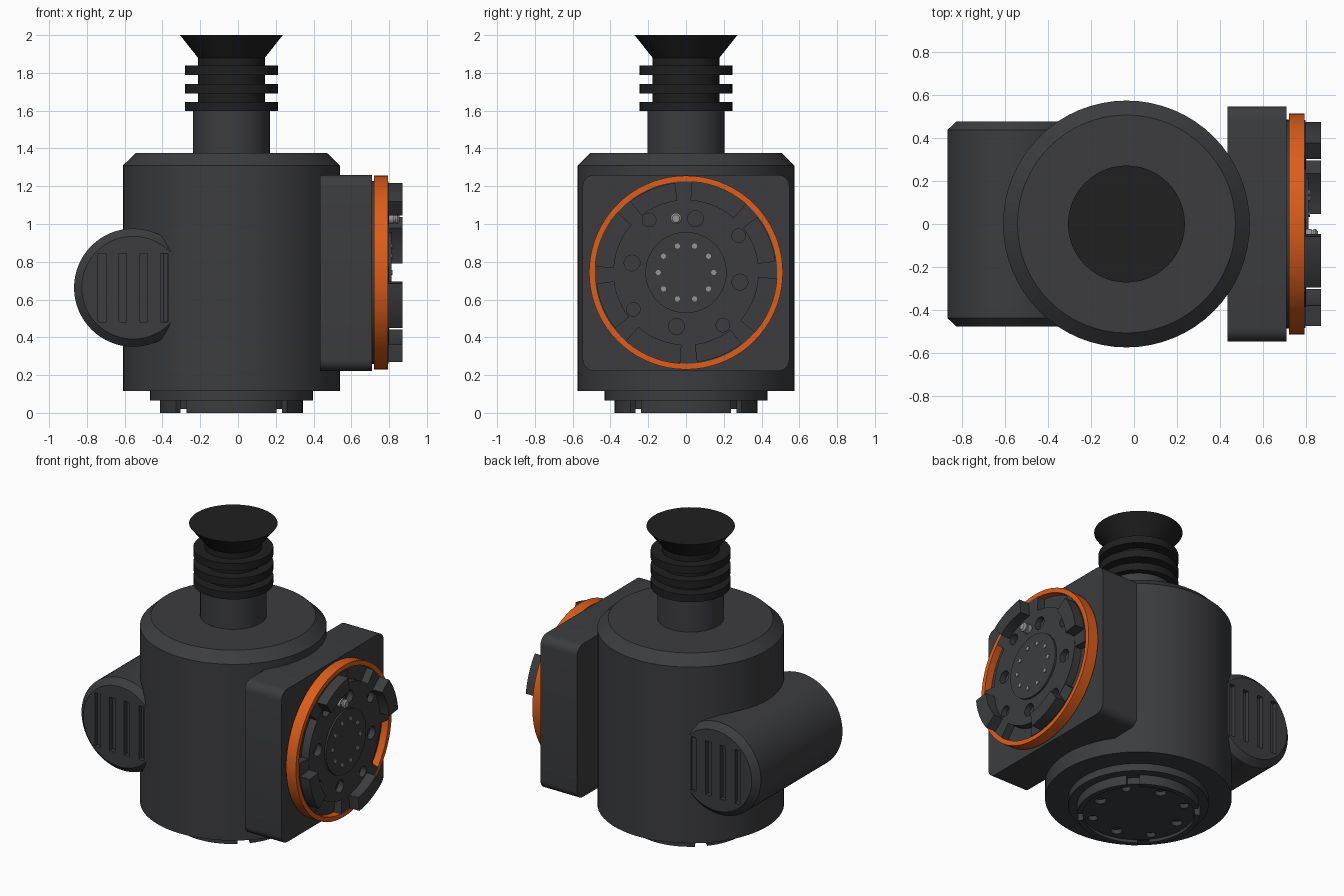
import bpy, bmesh
from math import sin, cos, radians, pi
from mathutils import Matrix, Vector

if "Cube" in bpy.data.objects:
    bpy.data.objects.remove(bpy.data.objects["Cube"])


def material(name, rgb):
    m = bpy.data.materials.new(name)
    m.diffuse_color = (*rgb, 1)
    m.use_nodes = True
    m.node_tree.nodes["Principled BSDF"].inputs["Base Color"].default_value = m.diffuse_color
    return m


DARK = material("dark_grey", (0.045, 0.046, 0.050))
BLACK = material("black_rubber", (0.014, 0.014, 0.014))
ORANGE = material("orange", (0.72, 0.11, 0.01))
METAL = material("metal", (0.30, 0.30, 0.30))

# Local z axis of a turned part mapped to a world axis
AXES = {
    "z": Matrix.Identity(4),
    "x": Matrix(((0, 0, 1, 0), (1, 0, 0, 0), (0, 1, 0, 0), (0, 0, 0, 1))),
    "y": Matrix(((0, 1, 0, 0), (0, 0, 1, 0), (1, 0, 0, 0), (0, 0, 0, 1))),
}
BODY_X = -0.035
BODY = (BODY_X, 0, 0)
FLANGE = (0, 0, 0.743)


def finish(bm, name, mat, axis="z", loc=(0, 0, 0)):
    bmesh.ops.remove_doubles(bm, verts=bm.verts, dist=1e-6)
    bmesh.ops.transform(bm, matrix=Matrix.Translation(loc) @ AXES[axis], verts=bm.verts)
    bmesh.ops.recalc_face_normals(bm, faces=bm.faces)
    me = bpy.data.meshes.new(name)
    bm.to_mesh(me)
    bm.free()
    me.materials.append(mat)
    ob = bpy.data.objects.new(name, me)
    bpy.context.collection.objects.link(ob)
    return ob


def add_lathe(bm, profile, n=48, cx=0.0, cy=0.0):
    """Turn an open (radius, height) profile; both ends are capped."""
    rings = [[bm.verts.new((cx + r * cos(2 * pi * i / n), cy + r * sin(2 * pi * i / n), h))
              for i in range(n)] for r, h in profile]
    for a, b in zip(rings, rings[1:]):
        for i in range(n):
            j = (i + 1) % n
            bm.faces.new((a[i], a[j], b[j], b[i]))
    bm.faces.new(rings[0][::-1])
    bm.faces.new(rings[-1])


def lathe(name, profile, mat, axis="z", loc=(0, 0, 0), n=48):
    bm = bmesh.new()
    add_lathe(bm, profile, n)
    return finish(bm, name, mat, axis, loc)


def studs(name, items, h0, h1, mat, axis, loc, n=16):
    """Many small cylinders given as (distance, angle, radius)."""
    bm = bmesh.new()
    for d, a, r in items:
        add_lathe(bm, [(r, h0), (r, h1)], n, d * cos(radians(a)), d * sin(radians(a)))
    return finish(bm, name, mat, axis, loc)


def sectors(name, spans, r0, r1, h0, h1, mat, axis, loc, step=5):
    """Ring pieces between pairs of angles; a full turn makes a closed ring."""
    bm = bmesh.new()
    for a0, a1 in spans:
        n = max(2, round((a1 - a0) / step))
        full = a1 - a0 >= 360
        loops = []
        for i in range(n if full else n + 1):
            a = radians(a0 + (a1 - a0) * i / n)
            loops.append([bm.verts.new((r * cos(a), r * sin(a), h))
                          for r, h in ((r0, h0), (r1, h0), (r1, h1), (r0, h1))])
        for p, q in zip(loops, loops[1:] + loops[:1] if full else loops[1:]):
            for k in range(4):
                bm.faces.new((p[k], p[(k + 1) % 4], q[(k + 1) % 4], q[k]))
        if not full:
            bm.faces.new(loops[0])
            bm.faces.new(loops[-1][::-1])
    return finish(bm, name, mat, axis, loc)


def boxes(name, spans, mat):
    bm = bmesh.new()
    for lo, hi in spans:
        lo, hi = Vector(lo), Vector(hi)
        bmesh.ops.create_cube(bm, size=1, matrix=Matrix.Translation((lo + hi) / 2)
                              @ Matrix.Diagonal((*(hi - lo), 1)))
    return finish(bm, name, mat)


def cut(target, cutter):
    mod = target.modifiers.new("cut", "BOOLEAN")
    mod.operation, mod.solver, mod.object = "DIFFERENCE", "EXACT", cutter
    bpy.context.view_layer.objects.active = target
    bpy.ops.object.modifier_apply(modifier=mod.name)
    bpy.data.objects.remove(cutter)


# Main housing with chamfered top, and neck
lathe("housing", [(0.574, 0.115), (0.574, 1.31), (0.507, 1.375)], DARK, loc=BODY, n=64)
lathe("neck", [(0.204, 1.37), (0.204, 1.60)], DARK, loc=BODY)

# Ribbed rubber bellows flaring into the suction lip
bellows = [(0.177, 1.597)]
for z in (1.597, 1.69, 1.79):
    bellows += [(0.177, z), (0.246, z), (0.246, z + 0.05), (0.177, z + 0.05)]
bellows += [(0.177, 1.88), (0.272, 2.0)]
lathe("bellows_cup", bellows[1:], BLACK, loc=BODY)

# Base: mounting step, notched rim and recessed plate with screw holes
base = lathe("base_step", [(0.432, 0.065), (0.432, 0.118)], DARK, loc=BODY)
sectors("base_rim", [(51 + 90 * k, 129 + 90 * k) for k in range(4)],
        0.345, 0.378, 0.0, 0.07, DARK, "z", BODY)
plate = lathe("base_plate", [(0.345, 0.02), (0.345, 0.07)], DARK, loc=BODY)
cut(plate, studs("base_hole_cutter",
                 [(0.27, 80 + 90 * k, 0.036) for k in range(4)] +
                 [(0.29, 35 + 90 * k, 0.03) for k in range(4)],
                 -0.01, 0.05, DARK, "z", BODY))

# Side motor drum with grip slots in both end caps
drum = lathe("side_drum", [(0.272, -0.477), (0.313, -0.437), (0.313, 0.437), (0.272, 0.477)],
             DARK, "y", (-0.555, 0, 0.663), 64)
slots = []
for x in (-0.74, -0.63, -0.52, -0.41):
    for y in (-0.49, 0.447):
        slots.append(((x, y, 0.48), (x + 0.04, y + 0.043, 0.845)))
cut(drum, boxes("slot_cutter", slots, DARK))

# Side plate with rounded corners
side = boxes("side_plate", [((0.434, -0.547, 0.222), (0.709, 0.547, 1.26))], DARK)
bm = bmesh.new()
bm.from_mesh(side.data)
edges = [e for e in bm.edges if abs(e.verts[0].co.x - e.verts[1].co.x) > 0.1]
bmesh.ops.bevel(bm, geom=edges, offset=0.06, segments=6, profile=0.5, affect="EDGES")
bm.to_mesh(side.data)
bm.free()

# Tool flange: orange collar, floor, raised disc with screw holes
sectors("orange_collar", [(0, 360)], 0.482, 0.513, 0.72, 0.794, ORANGE, "x", FLANGE)
lathe("flange_floor", [(0.485, 0.70), (0.485, 0.745)], DARK, "x", FLANGE, 72)
disc = lathe("flange_disc", [(0.385, 0.74), (0.385, 0.80)], DARK, "x", FLANGE, 72)
cut(disc, studs("flange_hole_cutter",
                [(0.29, 80 + 90 * k, 0.042) for k in range(4)] +
                [(0.34, 35 + 90 * k, 0.036) for k in range(4)],
                0.76, 0.83, DARK, "x", FLANGE, 24))
lathe("contact_disc", [(0.215, 0.79), (0.215, 0.812)], DARK, "x", FLANGE)

# Four locking jaws, with low bridges between the open pockets
sectors("jaws", [(7 + 90 * k, 38 + 90 * k) for k in range(4)],
        0.383, 0.478, 0.74, 0.87, DARK, "x", FLANGE)
sectors("jaw_bridges", [(-4 + 90 * k, 49 + 90 * k) for k in range(4)],
        0.384, 0.483, 0.74, 0.798, DARK, "x", FLANGE)

# Ring of contact pins and the stepped connector pin
studs("contact_pins", [(0.147, 36 * k, 0.014) for k in range(10)],
      0.80, 0.818, METAL, "x", FLANGE, 12)
lathe("connector_pin", [(0.03, 0.79), (0.03, 0.825), (0.022, 0.825), (0.022, 0.835),
                        (0.03, 0.835), (0.03, 0.845), (0.02, 0.855)],
      METAL, "x", (0, -0.053, 0.743 + 0.286), 20)

# Smooth curved walls, keep hard edges
for ob in bpy.context.scene.objects:
    ob.select_set(True)
    bpy.context.view_layer.objects.active = ob
bpy.ops.object.shade_smooth_by_angle(angle=radians(30))
